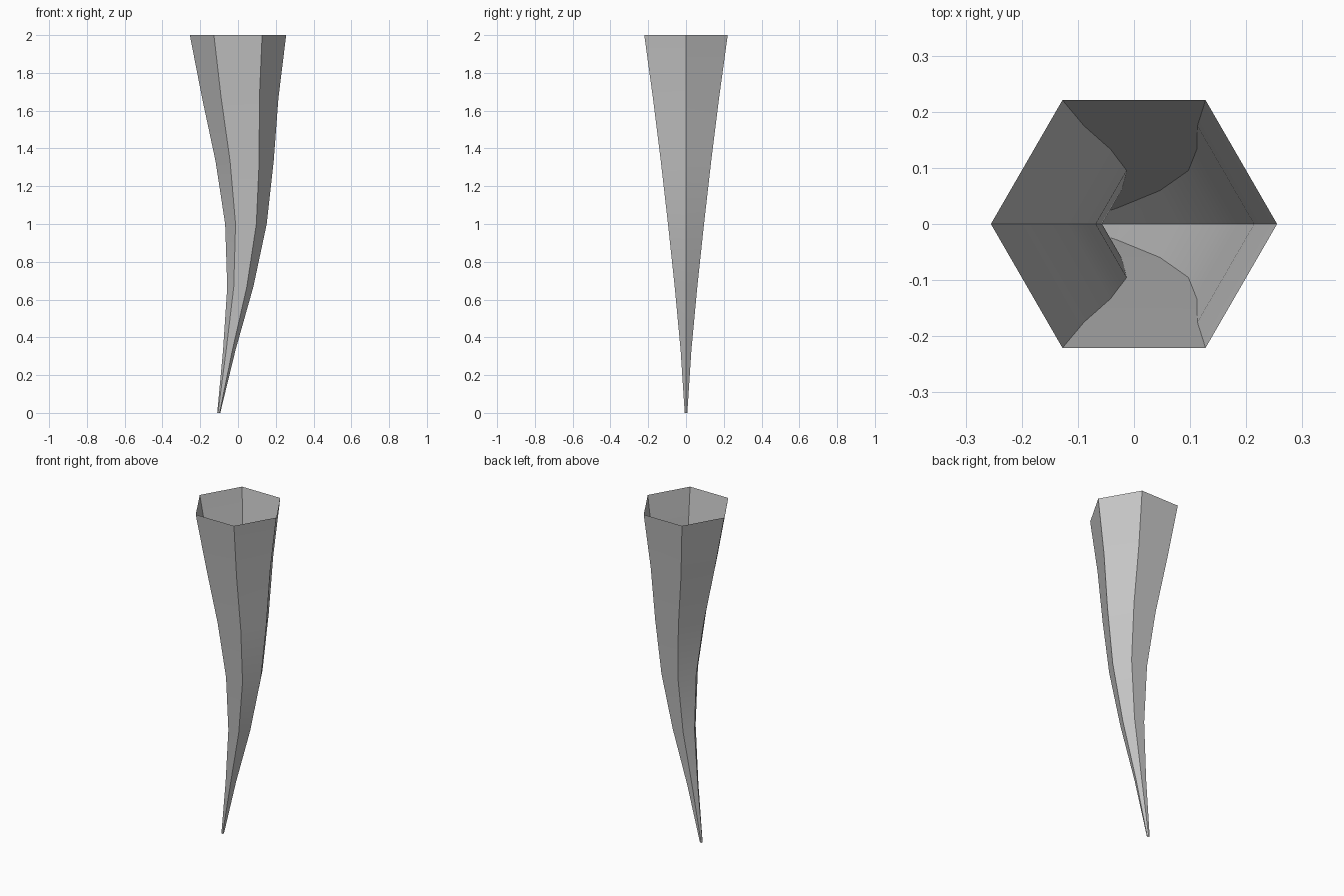
import bpy
import bmesh
from math import cos, sin, pi, radians

cube = bpy.data.objects.get("Cube")
if cube:
    bpy.data.objects.remove(cube, do_unlink=True)

SIDES = 6
HEIGHT = 2.0
# Evenly spaced rings from tip to mouth: centre x, radius
RINGS = [(-0.102, 0.008), (-0.046, 0.033), (0.012, 0.069), (0.042, 0.11),
         (0.035, 0.154), (0.012, 0.202), (0.0, 0.255)]

# Plain grey surface
grey = bpy.data.materials.new("plain grey")
grey.use_nodes = True
colour = (0.57, 0.57, 0.57, 1.0)
grey.diffuse_color = colour
grey.node_tree.nodes["Principled BSDF"].inputs["Base Color"].default_value = colour

# Curved six-sided horn, hollow and open at the mouth
bm = bmesh.new()
loops = []
for i, (cx, r) in enumerate(RINGS):
    z = HEIGHT * i / (len(RINGS) - 1)
    loops.append([bm.verts.new((cx + r * cos(2 * pi * k / SIDES),
                                r * sin(2 * pi * k / SIDES), z))
                  for k in range(SIDES)])
for low, high in zip(loops, loops[1:]):
    for k in range(SIDES):
        n = (k + 1) % SIDES
        bm.faces.new((low[k], low[n], high[n], high[k]))

mesh = bpy.data.meshes.new("curved_horn")
bm.to_mesh(mesh)
bm.free()
mesh.materials.append(grey)
horn = bpy.data.objects.new("curved_horn", mesh)
bpy.context.collection.objects.link(horn)

# Smooth along the length, crisp along the six ridges
bpy.ops.object.select_all(action='DESELECT')
horn.select_set(True)
bpy.context.view_layer.objects.active = horn
bpy.ops.object.shade_smooth_by_angle(angle=radians(30))
